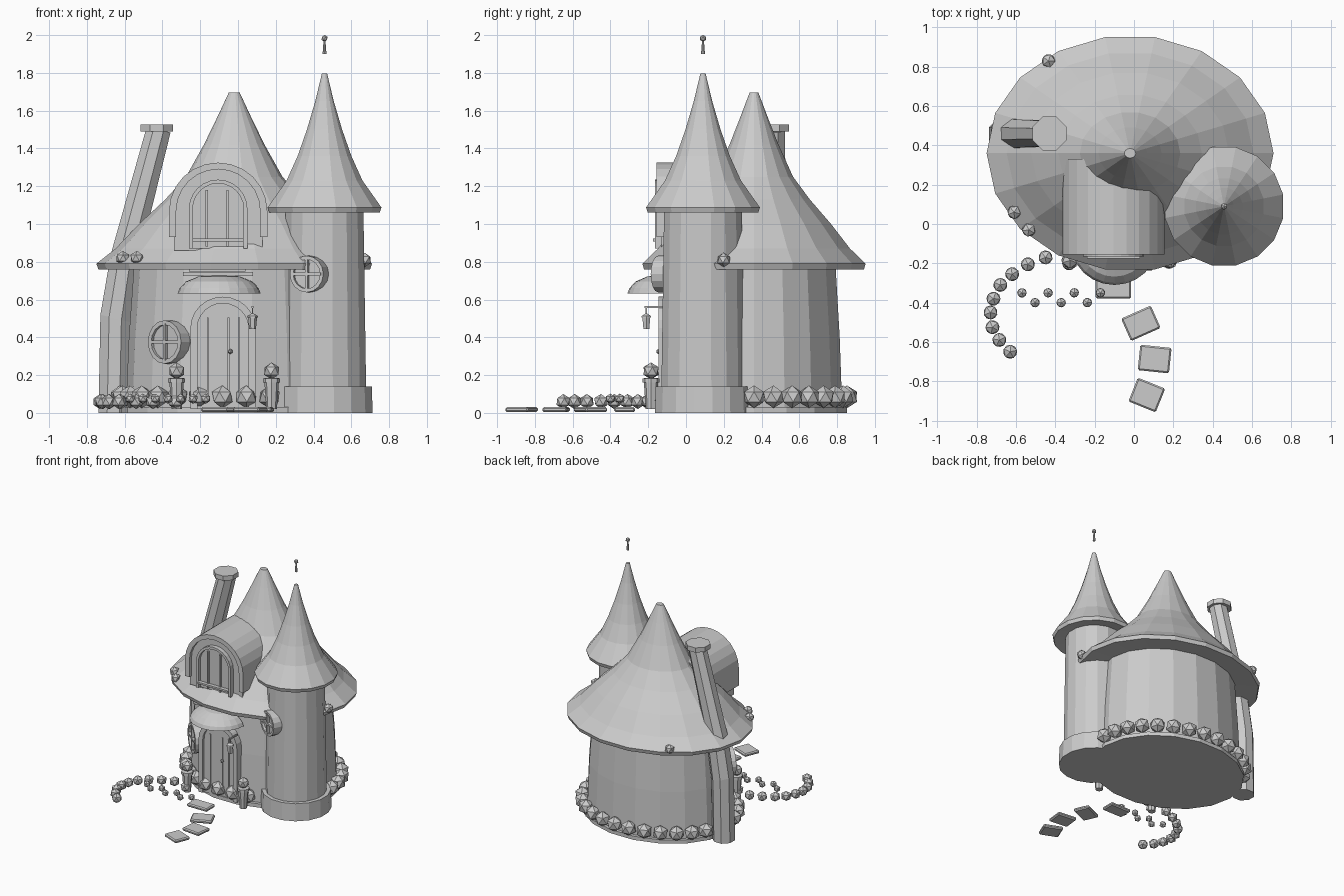
import bpy, bmesh, math
from mathutils import Matrix, Vector

if "Cube" in bpy.data.objects:
    bpy.data.objects.remove(bpy.data.objects["Cube"])

def finish(name, bm, mat=None):
    bmesh.ops.recalc_face_normals(bm, faces=bm.faces)
    me = bpy.data.meshes.new(name)
    bm.to_mesh(me)
    bm.free()
    ob = bpy.data.objects.new(name, me)
    if mat:
        ob.matrix_world = mat
    bpy.context.collection.objects.link(ob)
    return ob

def skin(name, rings, mat=None):
    """Join rings of points into a capped tube."""
    bm = bmesh.new()
    vs = [[bm.verts.new(p) for p in r] for r in rings]
    n = len(vs[0])
    for a, b in zip(vs, vs[1:]):
        for i in range(n):
            bm.faces.new((a[i], a[(i + 1) % n], b[(i + 1) % n], b[i]))
    bm.faces.new(vs[0][::-1])
    bm.faces.new(vs[-1])
    return finish(name, bm, mat)

def lathe(name, prof, c, n, sx=1, sy=1, off=0, mat=None):
    """Turn (radius, z) points around a vertical axis, optionally elliptical."""
    ang = [2 * math.pi * (i + off) / n for i in range(n)]
    return skin(name, [[(c[0] + r * sx * math.cos(a), c[1] + r * sy * math.sin(a), z)
                        for a in ang] for r, z in prof], mat)

def prism(name, pts, y0, y1, mat=None):
    """Extrude an x-z outline along y."""
    return skin(name, [[(x, y, z) for x, z in pts] for y in (y0, y1)], mat)

def arch(cx, half, base, spring, rise, n=12):
    top = [(cx - half * math.cos(math.pi * i / n), spring + rise * math.sin(math.pi * i / n))
           for i in range(n + 1)]
    return [(cx - half, base)] + top + [(cx + half, base)]

def box(name, c, s, rot=0, bevel=0, mat=None):
    bm = bmesh.new()
    bmesh.ops.create_cube(bm, size=1)
    bmesh.ops.scale(bm, vec=s, verts=bm.verts)
    if bevel:
        bmesh.ops.bevel(bm, geom=bm.edges[:], offset=bevel, segments=1, affect='EDGES')
    m = Matrix.Translation(c) @ Matrix.Rotation(math.radians(rot), 4, 'Z')
    return finish(name, bm, mat @ m if mat else m)

def bush(name, c, r, rot=0):
    bm = bmesh.new()
    bmesh.ops.create_icosphere(bm, subdivisions=1, radius=r)
    return finish(name, bm, Matrix.Translation(c) @ Matrix.Rotation(rot, 4, 'Z'))

# main house: plate, walls, curved roof
H = (-0.02, 0.36)
lathe("floor_plate", [(1, 0), (1, 0.03)], H, 18, 0.60, 0.50)
lathe("house_wall", [(1, 0), (0.97, 0.4), (0.92, 0.8)], H, 18, 0.575, 0.475)
lathe("house_roof", [(0.7, 0.775), (0.985, 0.76), (1, 0.79), (0.86, 0.87), (0.69, 1.0), (0.5, 1.13),
                     (0.35, 1.25), (0.22, 1.42), (0.12, 1.57), (0.04, 1.695)], H, 18, 0.73, 0.60)

# tower: base ring, wall, roof, finial
T = (0.458, 0.09)
lathe("tower_base", [(0.26, 0), (0.255, 0.14)], T, 16, off=0.5)
lathe("tower_wall", [(0.225, 0.1), (0.21, 1.08)], T, 16, off=0.5)
lathe("tower_roof", [(0.2, 1.07), (0.298, 1.06), (0.307, 1.088), (0.205, 1.23), (0.145, 1.36),
                     (0.095, 1.5), (0.05, 1.65), (0.014, 1.797)], T, 16, off=0.5)
lathe("finial_stem", [(0.01, 1.9), (0.009, 1.92), (0.005, 1.97)], T, 8)
bush("finial_ball", (*T, 1.983), 0.018)

# crooked chimney and cap
path = [(-0.66, 0.0, 0.085), (-0.65, 0.5, 0.085), (-0.60, 0.82, 0.08), (-0.42, 1.5, 0.068)]
skin("chimney", [[(x + r * math.cos(a), 0.46 + r * math.sin(a), z - (0.25 * r * math.cos(a) if z > 0 else 0))
                  for a in [math.pi * (2 * i + 1) / 8 for i in range(8)]] for x, z, r in path])
lathe("chimney_cap", [(0.093, 1.49), (0.093, 1.528)], (-0.43, 0.46), 8, off=0.5)

# dormer: barrel roof, wall, window
D = -0.105
prism("dormer_roof", arch(D, 0.26, 0.93, 1.07, 0.255) + arch(D, 0.222, 0.93, 1.07, 0.22)[::-1], -0.155, 0.33)
prism("dormer_wall", arch(D, 0.235, 0.86, 1.07, 0.23), -0.13, 0.30)
prism("dormer_frame", arch(D, 0.155, 0.87, 1.08, 0.155) + arch(D, 0.135, 0.87, 1.08, 0.135)[::-1], -0.165, -0.12)
prism("dormer_glass", arch(D, 0.135, 0.87, 1.08, 0.135), -0.14, -0.12)
for dx in (-0.06, 0.05):
    box("dormer_bar", (D + dx, -0.145, 1.03), (0.012, 0.02, 0.3))
box("dormer_sill", (D, -0.16, 0.915), (0.27, 0.03, 0.014))

# door with frame, plank lines and knob
X = -0.08
prism("door_frame", arch(X, 0.172, 0.02, 0.45, 0.165) + arch(X, 0.135, 0.02, 0.45, 0.13)[::-1], -0.145, 0)
prism("door_panel", arch(X, 0.135, 0.02, 0.45, 0.13), -0.125, 0)
for dx in (-0.08, 0.03, 0.085):
    box("door_seam", (X + dx, -0.127, 0.29), (0.01, 0.012, 0.43))
bush("door_knob", (-0.04, -0.145, 0.325), 0.014)

# half-dome canopy over the door and its trim bars
n = 12
skin("door_canopy", [[(-0.1 + 0.22 * f * math.cos(a), -0.1 + 0.21 * f * math.sin(a), z)
                      for a in [math.pi + math.pi * i / n for i in range(n + 1)]]
                     for f, z in ((0.9, 0.632), (1, 0.632), (0.95, 0.66), (0.8, 0.695), (0.5, 0.722), (0.15, 0.73))])
box("canopy_trim", (-0.105, -0.13, 0.735), (0.37, 0.05, 0.022))
box("canopy_upper_trim", (-0.11, -0.13, 0.755), (0.3, 0.04, 0.012))

# round windows
def round_window(name, c, r, deg):
    m = Matrix.Translation(c) @ Matrix.Rotation(math.radians(deg), 4, 'Z')
    circ = lambda q: [(q * math.cos(2 * math.pi * i / 16), q * math.sin(2 * math.pi * i / 16)) for i in range(16)]
    bm = bmesh.new()
    loops = [[bm.verts.new((x, y, z)) for x, z in circ(q)]
             for q, y in ((r, 0.05), (r, -0.03), (r * 0.8, -0.03), (r * 0.8, 0.05))]
    for a, b in zip(loops, loops[1:] + loops[:1]):
        for i in range(16):
            j = (i + 1) % 16
            bm.faces.new((a[i], a[j], b[j], b[i]))
    finish(name + "_frame", bm, m)
    prism(name + "_glass", circ(r * 0.82), -0.012, 0.04, m)
    box(name + "_upright", (0, -0.02, 0), (0.014, 0.025, r * 1.7), mat=m)
    box(name + "_crossbar", (0, -0.02, 0), (r * 1.7, 0.025, 0.014), mat=m)

round_window("house_window", (-0.37, -0.015, 0.375), 0.115, -40)
round_window("tower_window", (0.375, -0.12, 0.735), 0.097, -24)

# hanging lantern
L = (0.077, -0.21)
box("lantern_arm", (0.077, -0.17, 0.56), (0.01, 0.1, 0.01))
box("lantern_hook", (0.077, -0.21, 0.54), (0.007, 0.007, 0.05))
lathe("lantern_body", [(0.018, 0.445), (0.024, 0.505)], L, 6)
lathe("lantern_cap", [(0.03, 0.505), (0.028, 0.513), (0.008, 0.525)], L, 6)

# flower pots by the door
for x in (-0.325, 0.178):
    lathe("flower_pot", [(0.028, 0.02), (0.038, 0.16), (0.045, 0.16), (0.045, 0.182), (0.03, 0.185)], (x, -0.185), 8)
    bush("pot_plant", (x, -0.185, 0.222), 0.045, x)

# shrubs around the foot of the house, leaving room for tower and chimney
for i in range(30):
    a = math.radians(i * 12)
    x, y = H[0] + 0.605 * math.cos(a), H[1] + 0.495 * math.sin(a)
    in_tower = math.hypot(x - T[0], y - T[1]) < 0.25
    in_chimney = math.hypot(x + 0.655, y - 0.46) < 0.08
    at_door = -0.2 < x < -0.09 and y < 0
    if not (in_tower or in_chimney or at_door):
        bush("wall_shrub", (x, y, 0.085), 0.06, i)

# garden shrubs: curved hedge, zigzag row, and tufts on the eaves
hedge = [(-.33, -.20), (-.45, -.17), (-.54, -.205), (-.62, -.255), (-.68, -.31),
         (-.715, -.38), (-.73, -.45), (-.72, -.525), (-.685, -.59), (-.63, -.65)]
for i, (x, y) in enumerate(hedge):
    bush("hedge_shrub", (x, y, 0.06), 0.04, i)
for i in range(7):
    bush("flower_tuft", (-0.57 + i * 0.0665, -0.35 - 0.05 * (i % 2), 0.075), 0.027, i)
for i, p in enumerate([(-.435, .83, .81), (-.61, .06, .82), (-.535, -.03, .82), (.67, .2, .81)]):
    bush("roof_tuft", p, 0.038, i)

# stepping stones
for x, y, w, d, r in ((-.105, -.325, .18, .11, 0), (.035, -.505, .165, .125, 24),
                      (.105, -.687, .16, .13, -6), (.065, -.87, .15, .13, -22)):
    box("stepping_stone", (x, y, 0.017), (w, d, 0.026), r, 0.008)
